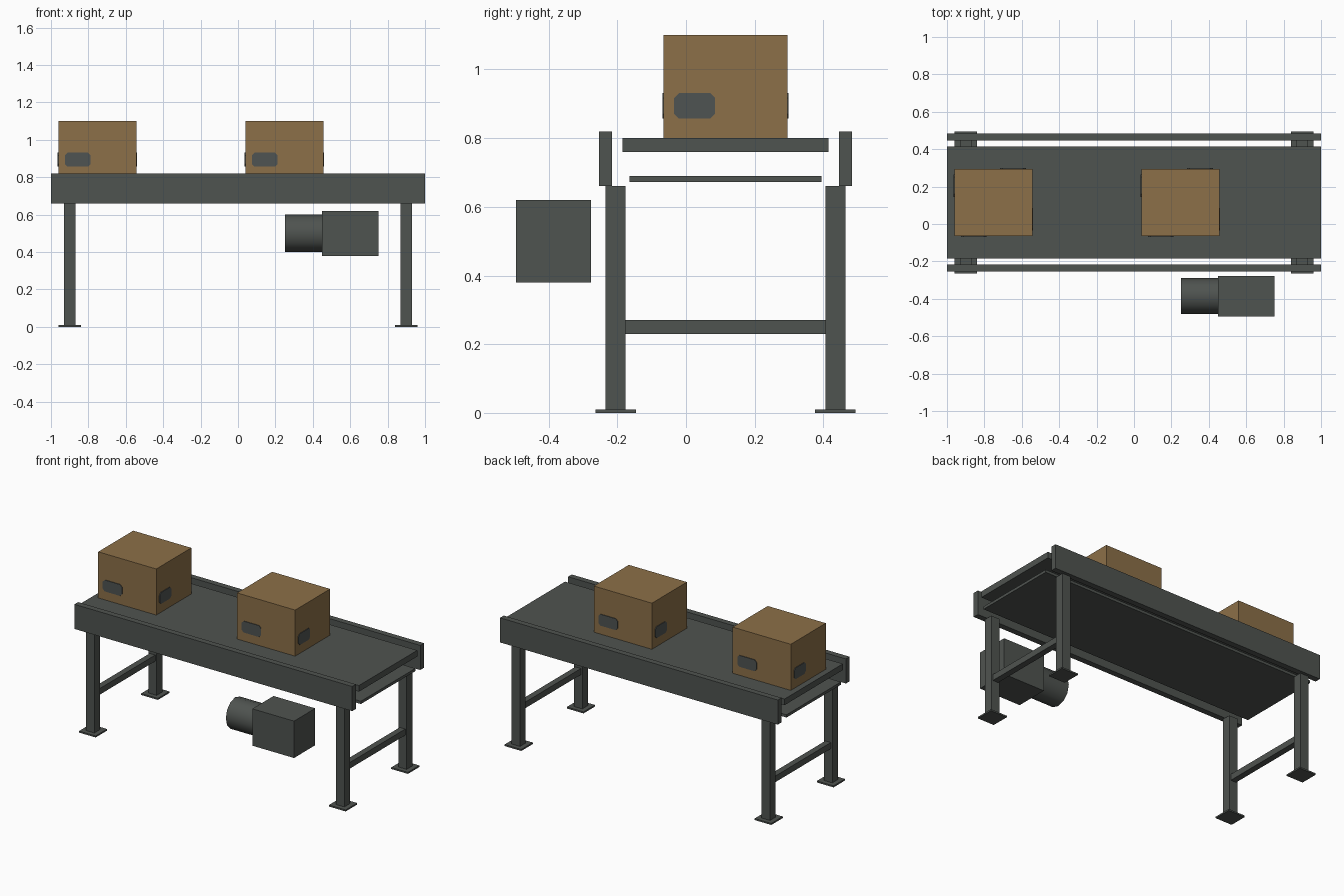
import bpy, bmesh, math
from mathutils import Vector, Matrix

if "Cube" in bpy.data.objects:
    bpy.data.objects.remove(bpy.data.objects["Cube"])


def material(name, rgb):
    m = bpy.data.materials.new(name)
    m.diffuse_color = (*rgb, 1)
    m.use_nodes = True
    m.node_tree.nodes["Principled BSDF"].inputs["Base Color"].default_value = m.diffuse_color
    return m


STEEL = material("dark grey steel", (0.078, 0.087, 0.080))
CARD = material("brown cardboard", (0.262, 0.160, 0.065))
LABEL = material("grey label", (0.078, 0.087, 0.084))


def finish(name, bm, mat):
    bmesh.ops.recalc_face_normals(bm, faces=bm.faces)
    me = bpy.data.meshes.new(name)
    bm.to_mesh(me)
    bm.free()
    me.materials.append(mat)
    ob = bpy.data.objects.new(name, me)
    bpy.context.collection.objects.link(ob)
    return ob


def block(name, x, y, z, mat=STEEL):
    """Box from (low, high) ranges on each axis."""
    bm = bmesh.new()
    bmesh.ops.create_cube(bm, size=1)
    for v in bm.verts:
        v.co = Vector([(r[0] + r[1]) / 2 + c * (r[1] - r[0])
                       for r, c in zip((x, y, z), v.co)])
    return finish(name, bm, mat)


MID = 0.115  # centre line of the conveyor in y

# Belt and return run
block("belt", (-1, 1), (MID - 0.30, MID + 0.30), (0.76, 0.80))
block("return_belt", (-1, 1), (MID - 0.28, MID + 0.28), (0.672, 0.69))

for side, s in (("front", -1), ("back", 1)):
    # Side rails
    yr = MID + s * 0.35
    block(side + "_rail", (-1, 1), (yr - 0.019, yr + 0.019), (0.66, 0.82))
    # Legs with foot plates
    yl = MID + s * 0.32
    for end, x in (("left", -0.9), ("right", 0.9)):
        block(f"{side}_{end}_leg", (x - 0.03, x + 0.03), (yl - 0.029, yl + 0.029), (0.01, 0.66))
        block(f"{side}_{end}_foot", (x - 0.06, x + 0.06), (yl - 0.059, yl + 0.059), (0, 0.01))

# Cross braces between the legs
for end, x in (("left", -0.9), ("right", 0.9)):
    block(end + "_brace", (x - 0.02, x + 0.02), (MID - 0.291, MID + 0.291), (0.23, 0.27))

# Drive: gearbox and motor barrel
block("gearbox", (0.45, 0.75), (-0.495, -0.277), (0.38, 0.62))
bm = bmesh.new()
bmesh.ops.create_cone(bm, cap_ends=True, segments=12, radius1=0.1, radius2=0.1, depth=0.2,
                      matrix=Matrix.Translation((0.35, -0.386, 0.5))
                      @ Matrix.Diagonal((1, 0.96, 1, 1)) @ Matrix.Rotation(math.pi / 2, 4, 'Y'))
motor = finish("motor", bm, STEEL)
bpy.context.view_layer.objects.active = motor
motor.select_set(True)
bpy.ops.object.shade_smooth_by_angle(angle=math.radians(40))
motor.select_set(False)


def label(name, centre, right, normal, w, h):
    """Thin plate with cut corners lying on a carton face."""
    c = 0.014
    a, b = w / 2, h / 2
    pts = [(a, b - c), (a - c, b), (c - a, b), (-a, b - c),
           (-a, c - b), (c - a, -b), (a - c, -b), (a, c - b)]
    bm = bmesh.new()
    face = bm.faces.new([bm.verts.new(centre + right * u + Vector((0, 0, v))) for u, v in pts])
    ext = bmesh.ops.extrude_face_region(bm, geom=[face])["geom"]
    bmesh.ops.translate(bm, vec=normal * 0.004,
                        verts=[g for g in ext if isinstance(g, bmesh.types.BMVert)])
    finish(name, bm, LABEL)


# Cartons, with a label low on the left of each upright face
HX, HY = 0.209, 0.18
for name, cx in (("left_carton", -0.752), ("right_carton", 0.248)):
    block(name, (cx - HX, cx + HX), (MID - HY, MID + HY), (0.80, 1.10), CARD)
    for i, (half, depth) in enumerate(((HX, HY), (HY, HX)) * 2):
        ang = i * math.pi / 2
        right = Vector((math.cos(ang), math.sin(ang), 0))
        normal = Vector((math.sin(ang), -math.cos(ang), 0))
        centre = Vector((cx, MID, 0.894)) + normal * depth - right * half * 0.5
        label(f"{name}_label_{i + 1}", centre, right, normal, half * 0.66, 0.074)
